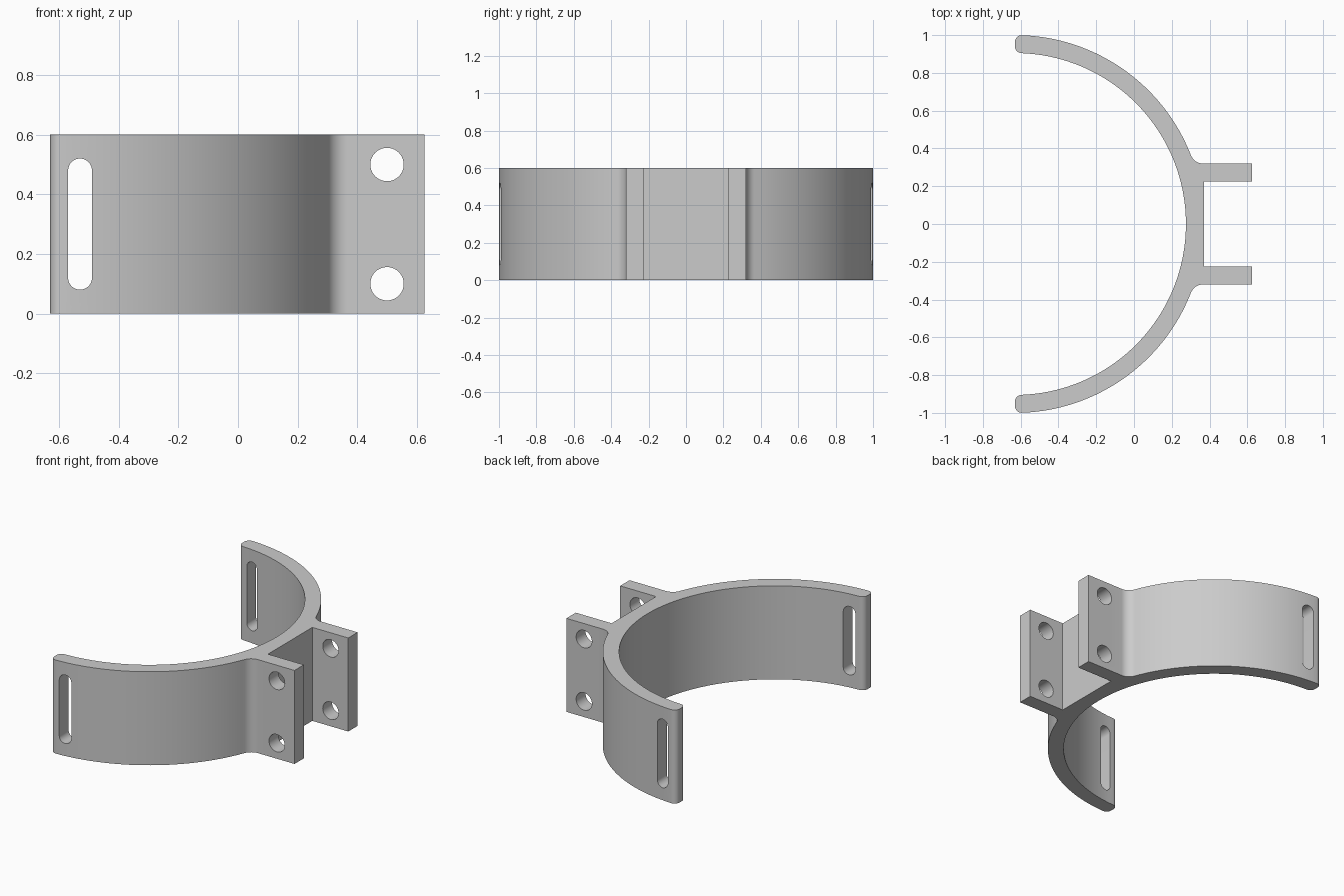
import bpy, bmesh
from math import sin, cos, atan2, sqrt, pi, radians
from mathutils import Vector

cube = bpy.data.objects.get("Cube")
if cube:
    bpy.data.objects.remove(cube, do_unlink=True)

HEIGHT = 0.6
CX = -0.63                      # centre of the ring
R_OUT, R_IN = 1.0, 0.905
TIP = 0.035                     # rounding of the arm tips
FILLET = 0.07                   # blend between ring and flange
FLANGE_IN, FLANGE_OUT, FLANGE_X = 0.225, 0.32, 0.625
BACK_X = 0.37

grey = bpy.data.materials.new("light_grey")
grey.use_nodes = True
colour = (0.6, 0.6, 0.6, 1)
grey.diffuse_color = colour
grey.node_tree.nodes["Principled BSDF"].inputs["Base Color"].default_value = colour


def arc(x, y, r, start, end, n):
    """Points along a circular arc."""
    angles = [start + (end - start) * i / n for i in range(n + 1)]
    return [(x + r * cos(a), y + r * sin(a)) for a in angles]


def prism(name, loops, to_3d, direction):
    """Extrude closed 2D loops along a direction."""
    bm = bmesh.new()
    for loop in loops:
        face = bm.faces.new([bm.verts.new(to_3d(p)) for p in loop])
        moved = bmesh.ops.extrude_face_region(bm, geom=[face], use_keep_orig=True)
        verts = [v for v in moved["geom"] if isinstance(v, bmesh.types.BMVert)]
        bmesh.ops.translate(bm, verts=verts, vec=Vector(direction))
    bmesh.ops.recalc_face_normals(bm, faces=bm.faces)
    mesh = bpy.data.meshes.new(name)
    bm.to_mesh(mesh)
    bm.free()
    mesh.materials.append(grey)
    obj = bpy.data.objects.new(name, mesh)
    bpy.context.collection.objects.link(obj)
    return obj


# Half profile: flange, fillet, outer arc, rounded tip, inner arc
fillet_y = FLANGE_OUT + FILLET
fillet_dx = sqrt((R_OUT + FILLET) ** 2 - fillet_y ** 2)
fillet_a = atan2(fillet_y, fillet_dx)
out_y = sqrt((R_OUT - TIP) ** 2 - TIP ** 2)
in_y = sqrt((R_IN + TIP) ** 2 - TIP ** 2)
out_a, in_a = atan2(out_y, TIP), atan2(in_y, TIP)

half = [(BACK_X, FLANGE_IN), (FLANGE_X, FLANGE_IN), (FLANGE_X, FLANGE_OUT)]
half += arc(CX + fillet_dx, fillet_y, FILLET, -pi / 2, fillet_a - pi, 10)
half += arc(CX, 0, R_OUT, fillet_a, out_a, 40)[1:]
half += arc(CX + TIP, out_y, TIP, out_a, pi, 8)[1:]
half += arc(CX + TIP, in_y, TIP, pi, pi + in_a, 8)
half += arc(CX, 0, R_IN, in_a, 0, 50)[1:]
profile = half + [(x, -y) for x, y in reversed(half[:-1])]

bracket = prism("clamp_bracket", [profile], lambda p: (p[0], p[1], 0), (0, 0, HEIGHT))

# Strap slots in the arms and bolt holes in the flanges
slot = arc(-0.53, 0.48, 0.04, 0, pi, 16) + arc(-0.53, 0.12, 0.04, pi, 2 * pi, 16)
holes = [arc(0.5, z, 0.056, 0, 2 * pi, 40)[:-1] for z in (0.1, 0.5)]
cutter = prism("hole_cutter", [slot] + holes, lambda p: (p[0], -1.2, p[1]), (0, 2.4, 0))
cutter.hide_render = True

cut = bracket.modifiers.new("holes", "BOOLEAN")
cut.operation = "DIFFERENCE"
cut.solver = "EXACT"
cut.object = cutter

bpy.ops.object.select_all(action="DESELECT")
bracket.select_set(True)
bpy.context.view_layer.objects.active = bracket
bpy.ops.object.modifier_apply(modifier=cut.name)
bpy.data.objects.remove(cutter, do_unlink=True)
bpy.ops.object.shade_smooth_by_angle(angle=radians(30))
